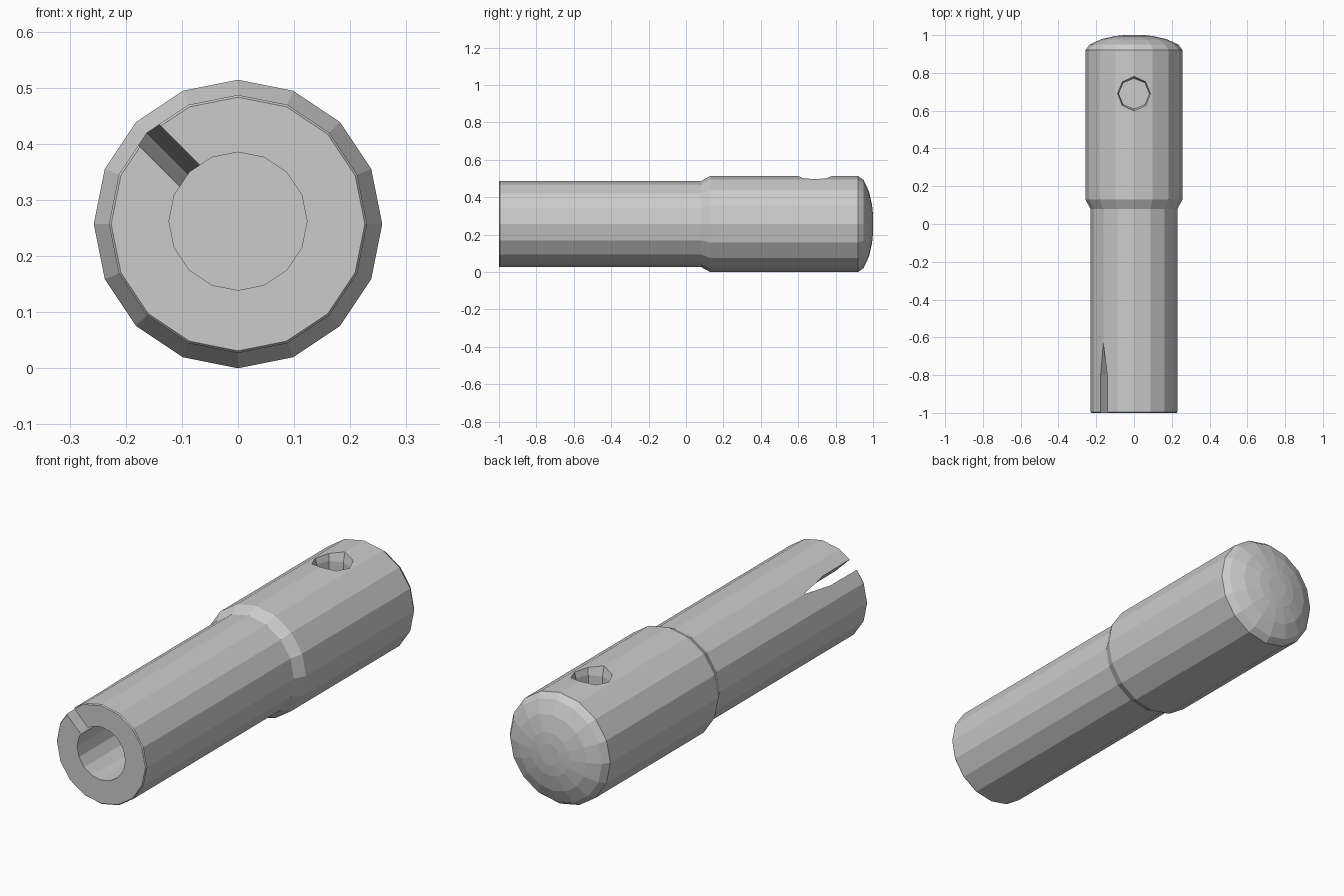
import bpy, bmesh
from math import sin, cos, pi, radians
from mathutils import Matrix, Vector

if "Cube" in bpy.data.objects:
    bpy.data.objects.remove(bpy.data.objects["Cube"])

CZ = 0.257      # height of the long axis


def make_object(name, bm, hidden=False):
    bmesh.ops.recalc_face_normals(bm, faces=bm.faces[:])
    me = bpy.data.meshes.new(name)
    bm.to_mesh(me)
    bm.free()
    ob = bpy.data.objects.new(name, me)
    bpy.context.collection.objects.link(ob)
    ob.hide_render = hidden
    ob.hide_viewport = False
    return ob


def lathe(name, profile, sides, matrix, turn=0.0, hidden=False):
    """Closed solid of revolution about local z from (radius, height) pairs."""
    bm = bmesh.new()
    rings = []
    for r, h in profile:
        rings.append([bm.verts.new(matrix @ Vector((
            r * cos(turn + 2 * pi * i / sides),
            r * sin(turn + 2 * pi * i / sides), h))) for i in range(sides)])
    for a, b in zip(rings, rings[1:]):
        for i in range(sides):
            j = (i + 1) % sides
            bm.faces.new((a[i], a[j], b[j], b[i]))
    bm.faces.new(rings[0])
    bm.faces.new(rings[-1])
    return make_object(name, bm, hidden)


# Local z runs along +y, centred on the body axis
along_y = Matrix.Translation((0, 0, CZ)) @ Matrix.Rotation(-pi / 2, 4, 'X')

# Stepped 16-sided body with a domed back end
body = lathe("stepped_pin_body", [
    (0.226, -1.0), (0.23, -0.995), (0.23, 0.08), (0.257, 0.13),
    (0.257, 0.92), (0.235, 0.95), (0.175, 0.978), (0.10, 0.995), (0.05, 1.0)],
    16, along_y)

# Blind bore in the front end
bore = lathe("bore_cutter", [(0.123, -1.1), (0.123, -0.63)], 16,
             Matrix.Translation((0, 0, 0.005)) @ along_y, hidden=True)

# Octagonal blind hole in the top, slightly tapered at the rim
hole = lathe("top_hole_cutter", [(0.08, 0.36), (0.08, 0.47), (0.093, 0.52), (0.093, 0.6)],
             8, Matrix.Translation((0, 0.69, 0)), hidden=True)

# Pointed slot from the outer wall into the bore, at the upper left
bm = bmesh.new()
outline = [(-0.027, -1.1), (0.027, -1.1), (0.025, -0.8), (0.0, -0.63), (-0.025, -0.8)]
face = bm.faces.new([bm.verts.new((x, y, 0.08)) for x, y in outline])
top = bmesh.ops.extrude_face_region(bm, geom=[face])["geom"]
bmesh.ops.translate(bm, vec=(0, 0, 0.22),
                    verts=[v for v in top if isinstance(v, bmesh.types.BMVert)])
bm.transform(Matrix.Translation((0, 0, CZ)) @ Matrix.Rotation(radians(-45), 4, 'Y'))
slot = make_object("slot_cutter", bm, True)

# Cut the openings, then remove the helpers
bpy.context.view_layer.objects.active = body
body.select_set(True)
for cutter in (bore, hole, slot):
    mod = body.modifiers.new("cut", 'BOOLEAN')
    mod.operation = 'DIFFERENCE'
    mod.solver = 'EXACT'
    mod.object = cutter
    bpy.ops.object.modifier_apply(modifier=mod.name)
    bpy.data.objects.remove(cutter, do_unlink=True)
